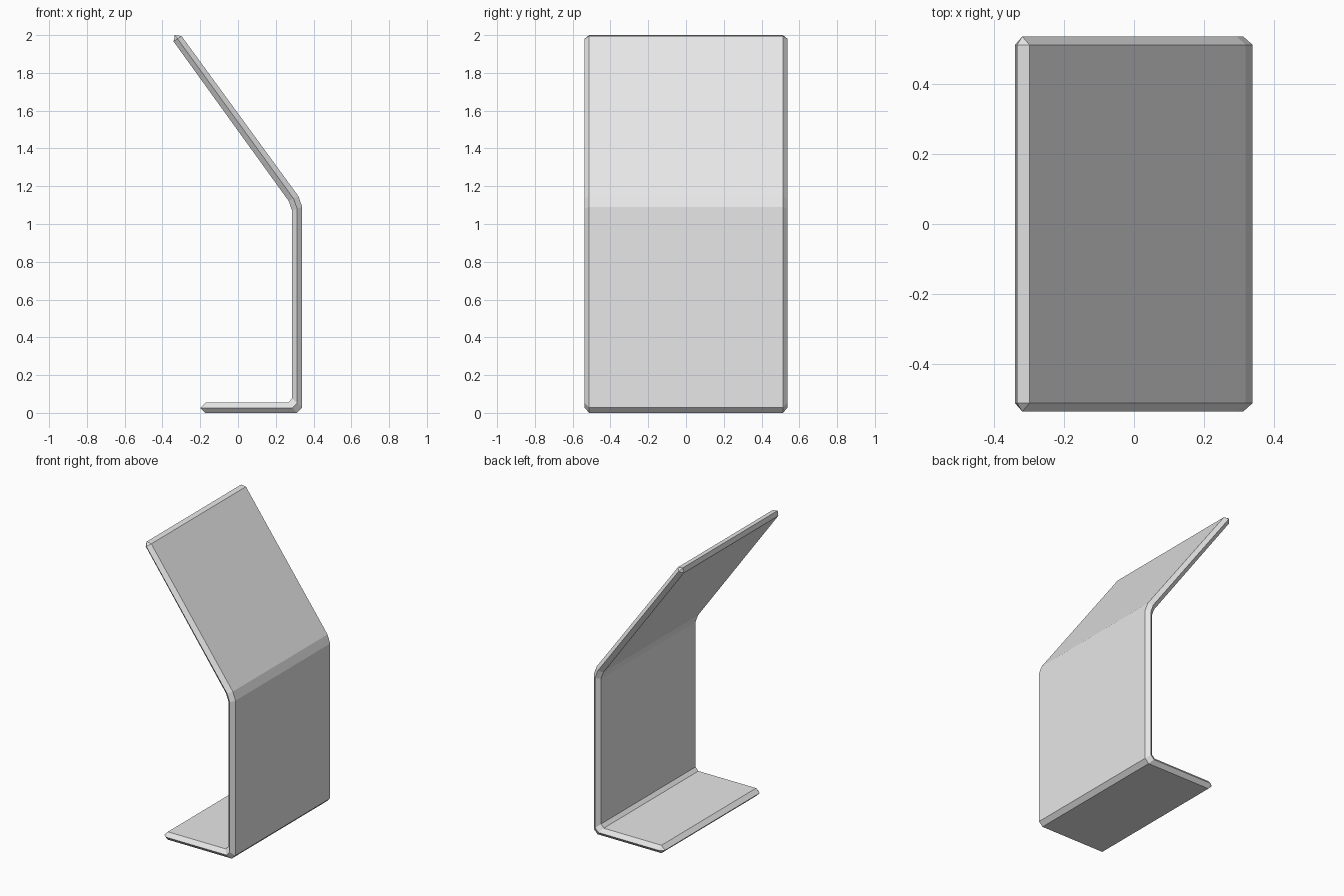
import bpy, bmesh

# Remove the default cube
cube = bpy.data.objects.get("Cube")
if cube:
    bpy.data.objects.remove(cube, do_unlink=True)

# Single plain grey
grey = bpy.data.materials.new("light_grey")
grey.use_nodes = True
colour = (0.8, 0.8, 0.8, 1.0)
grey.diffuse_color = colour
grey.node_tree.nodes["Principled BSDF"].inputs["Base Color"].default_value = colour

# Bent sheet profile (x, z): foot, upright, leaning panel
outer = [(-0.173, 0.0), (0.312, 0.0), (0.34, 0.028),
         (0.34, 1.09), (0.32, 1.147), (-0.299, 1.995)]
inner = [(-0.173, 0.054), (0.265, 0.054), (0.286, 0.077),
         (0.286, 1.072), (0.268, 1.122), (-0.341, 1.966)]
foot_tip, top_tip = (-0.2, 0.027), (-0.335, 2.0)
FACE_Y, RIDGE_Y = 0.513, 0.537

bm = bmesh.new()


def vert(point, y):
    return bm.verts.new((point[0], y, point[1]))


# Six-sided section at each station, with a pointed ridge along both sides
rings = []
for o, i in zip(outer, inner):
    mid = ((o[0] + i[0]) / 2, (o[1] + i[1]) / 2)
    rings.append([vert(o, -FACE_Y), vert(o, FACE_Y), vert(mid, RIDGE_Y),
                  vert(i, FACE_Y), vert(i, -FACE_Y), vert(mid, -RIDGE_Y)])

for a, b in zip(rings, rings[1:]):
    for k in range(6):
        n = (k + 1) % 6
        bm.faces.new((a[k], a[n], b[n], b[k]))

# Bevelled ends meeting in a ridge, with small corner triangles
for ring, tip in ((rings[0], foot_tip), (rings[-1], top_tip)):
    front, back = vert(tip, -FACE_Y), vert(tip, FACE_Y)
    o_front, o_back, r_back, i_back, i_front, r_front = ring
    for face in ((o_front, o_back, back, front), (i_back, i_front, front, back),
                 (o_back, r_back, back), (r_back, i_back, back),
                 (i_front, r_front, front), (r_front, o_front, front)):
        bm.faces.new(face)

bmesh.ops.recalc_face_normals(bm, faces=bm.faces)
mesh = bpy.data.meshes.new("bent_panel_stand")
bm.to_mesh(mesh)
bm.free()
mesh.materials.append(grey)
stand = bpy.data.objects.new("bent_panel_stand", mesh)
bpy.context.scene.collection.objects.link(stand)
